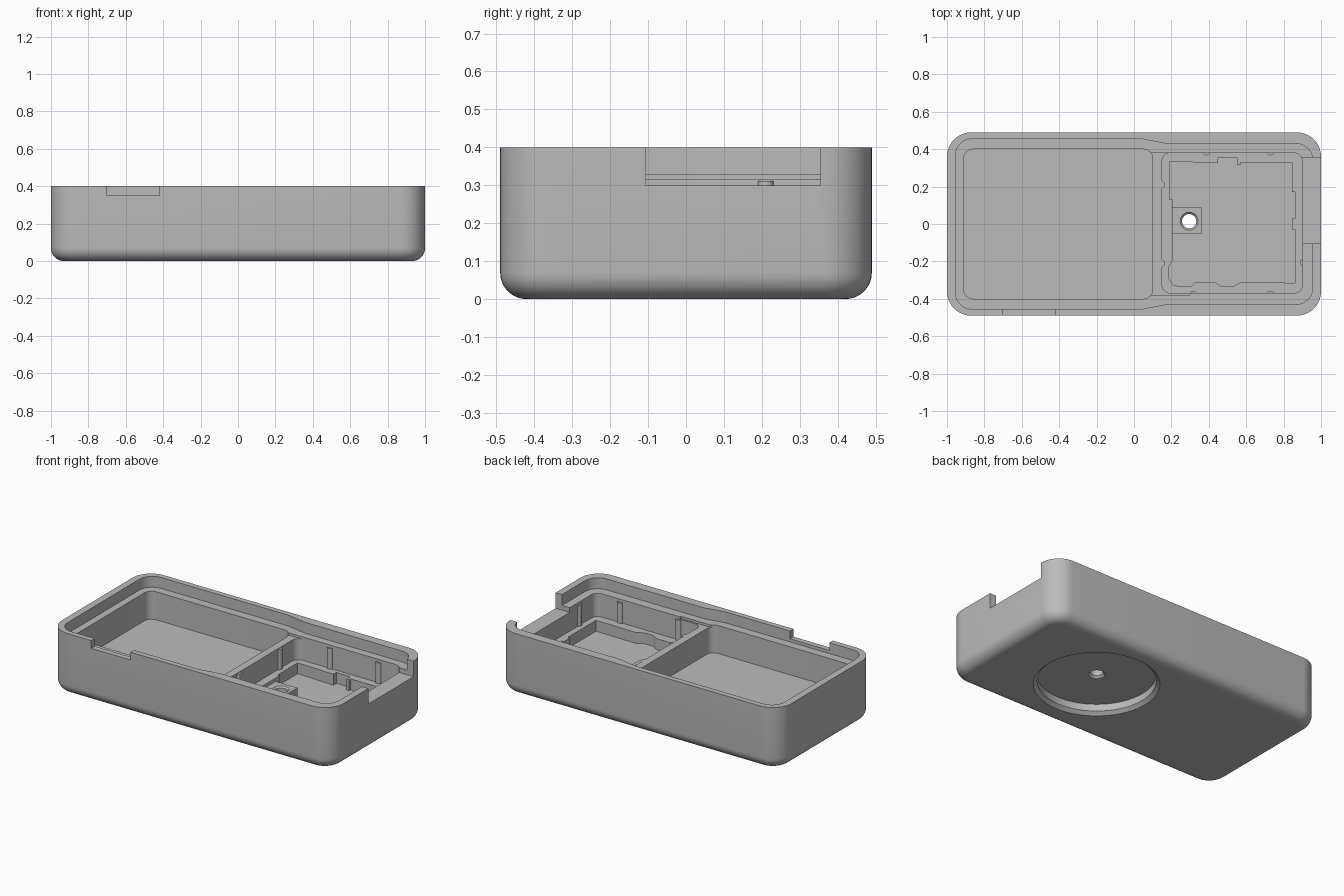
import bpy, bmesh, math
from mathutils import Vector

default = bpy.data.objects.get("Cube")
if default:
    bpy.data.objects.remove(default, do_unlink=True)

grey = bpy.data.materials.new("plain_grey")
grey.use_nodes = True
grey.diffuse_color = (0.5, 0.5, 0.5, 1)
grey.node_tree.nodes["Principled BSDF"].inputs["Base Color"].default_value = (0.5, 0.5, 0.5, 1)


def fillet(points, radius, steps=10):
    """Round every corner of a counter-clockwise polygon with an arc."""
    result = []
    for i, p in enumerate(points):
        p = Vector(p)
        a = (Vector(points[i - 1]) - p).normalized()
        b = (Vector(points[(i + 1) % len(points)]) - p).normalized()
        half = a.angle(b) / 2
        centre = p + (a + b).normalized() * radius / math.sin(half)
        start = p + a * radius / math.tan(half) - centre
        end = p + b * radius / math.tan(half) - centre
        first = math.atan2(start.y, start.x)
        turn = math.atan2(start.x * end.y - start.y * end.x, start.dot(end))
        for k in range(steps + 1):
            t = first + turn * k / steps
            result.append(centre + radius * Vector((math.cos(t), math.sin(t))))
    return result


def rect(x0, x1, y0, y1):
    return [(x0, y0), (x1, y0), (x1, y1), (x0, y1)]


def circle(x, y, r, n=64):
    return [(x + r * math.cos(2 * math.pi * k / n), y + r * math.sin(2 * math.pi * k / n))
            for k in range(n)]


def loft(name, layers):
    """Closed solid through matching outlines, each given with its height."""
    bm = bmesh.new()
    rings = [[bm.verts.new((p[0], p[1], z)) for p in pts] for pts, z in layers]
    for low, high in zip(rings, rings[1:]):
        for i in range(len(low)):
            j = (i + 1) % len(low)
            bm.faces.new((low[i], low[j], high[j], high[i]))
    bm.faces.new(rings[0][::-1])
    bm.faces.new(rings[-1])
    bmesh.ops.recalc_face_normals(bm, faces=bm.faces)
    mesh = bpy.data.meshes.new(name)
    bm.to_mesh(mesh)
    bm.free()
    mesh.materials.append(grey)
    ob = bpy.data.objects.new(name, mesh)
    bpy.context.collection.objects.link(ob)
    return ob


def prism(name, outline, z0, z1):
    return loft(name, [(outline, z0), (outline, z1)])


def select(ob):
    bpy.ops.object.select_all(action='DESELECT')
    ob.select_set(True)
    bpy.context.view_layer.objects.active = ob


def combine(tool, operation='DIFFERENCE'):
    select(tray)
    mod = tray.modifiers.new(tool.name, 'BOOLEAN')
    mod.operation, mod.solver, mod.object = operation, 'EXACT', tool
    bpy.ops.object.modifier_apply(modifier=mod.name)
    bpy.data.objects.remove(tool, do_unlink=True)


# Outer shell with a rounded bottom edge
layers = []
for k in range(9):
    t = math.pi / 2 * k / 8
    inset = 0.07 * (1 - math.sin(t))
    layers.append((fillet(rect(-1 + inset, 1 - inset, -0.49 + inset, 0.49 - inset), 0.13 - inset),
                   0.07 * (1 - math.cos(t))))
layers.append((fillet(rect(-1, 1, -0.49, 0.49), 0.13), 0.4))
tray = loft("tray_body", layers)

# Lid seat, narrower around the right compartment
half_seat = [(-0.955, -0.455), (0.04, -0.455), (0.17, -0.43), (0.955, -0.43)]
seat = half_seat + [(x, -y) for x, y in reversed(half_seat)]
combine(prism("lid_seat", fillet(seat, 0.09), 0.33, 0.5))

# Two compartments and the lowered divider top
combine(prism("large_pocket", fillet(rect(-0.91, 0.1, -0.4, 0.4), 0.05), 0.15, 0.5))
combine(prism("divider_drop", rect(0.09, 0.3, -0.38, 0.38), 0.315, 0.5))
combine(prism("small_pocket", fillet(rect(0.15, 0.9, -0.37, 0.38), 0.045), 0.18, 0.5))

# Lower well with an irregular support shelf around it
well = [(0.25, -0.335), (0.31, -0.33), (0.33, -0.31), (0.43, -0.31), (0.47, -0.335),
        (0.53, -0.335), (0.57, -0.31), (0.86, -0.315), (0.86, -0.03), (0.845, -0.03),
        (0.845, 0.03), (0.86, 0.03), (0.86, 0.17), (0.845, 0.17), (0.845, 0.33),
        (0.57, 0.33), (0.57, 0.315), (0.55, 0.315), (0.55, 0.355), (0.45, 0.355),
        (0.45, 0.325), (0.19, 0.335), (0.19, 0.13), (0.205, 0.13), (0.205, -0.2),
        (0.185, -0.23), (0.185, -0.29), (0.21, -0.325)]
combine(prism("well", well, 0.11, 0.3))

# Openings in the right wall and the front rim
combine(prism("port_opening", rect(0.87, 1.1, -0.105, 0.355), 0.3, 0.5))
combine(prism("front_notch", rect(-0.7, -0.42, -0.6, -0.44), 0.35, 0.5))

# Screw boss, round base recess and through hole
HX, HY = 0.295, 0.015
combine(prism("boss", rect(0.207, 0.362, -0.053, 0.087), 0.1, 0.16), 'UNION')
combine(loft("base_recess", [(circle(HX, HY, r), z) for r, z in
                             ((0.39, -0.02), (0.367, 0), (0.345, 0.02), (0.345, 0.065))]))
combine(loft("screw_hole", [(circle(HX, HY, r, 32), z) for r, z in
                            ((0.05, 0.05), (0.05, 0.068), (0.038, 0.08),
                             (0.038, 0.15), (0.05, 0.162), (0.05, 0.2))]))

# Small grip ribs on the small pocket walls
ribs = [(0.145, 0.21), (0.145, -0.21), (0.385, 0.388), (0.73, 0.388),
        (0.315, -0.378), (0.73, -0.378), (0.908, -0.205)]
parts = [tray]
for i, (x, y) in enumerate(ribs):
    parts.append(prism(f"grip_rib_{i + 1}", circle(x, y, 0.021, 20), 0.17, 0.312))

for ob in parts:
    select(ob)
    bpy.ops.object.shade_smooth_by_angle(angle=math.radians(25))
